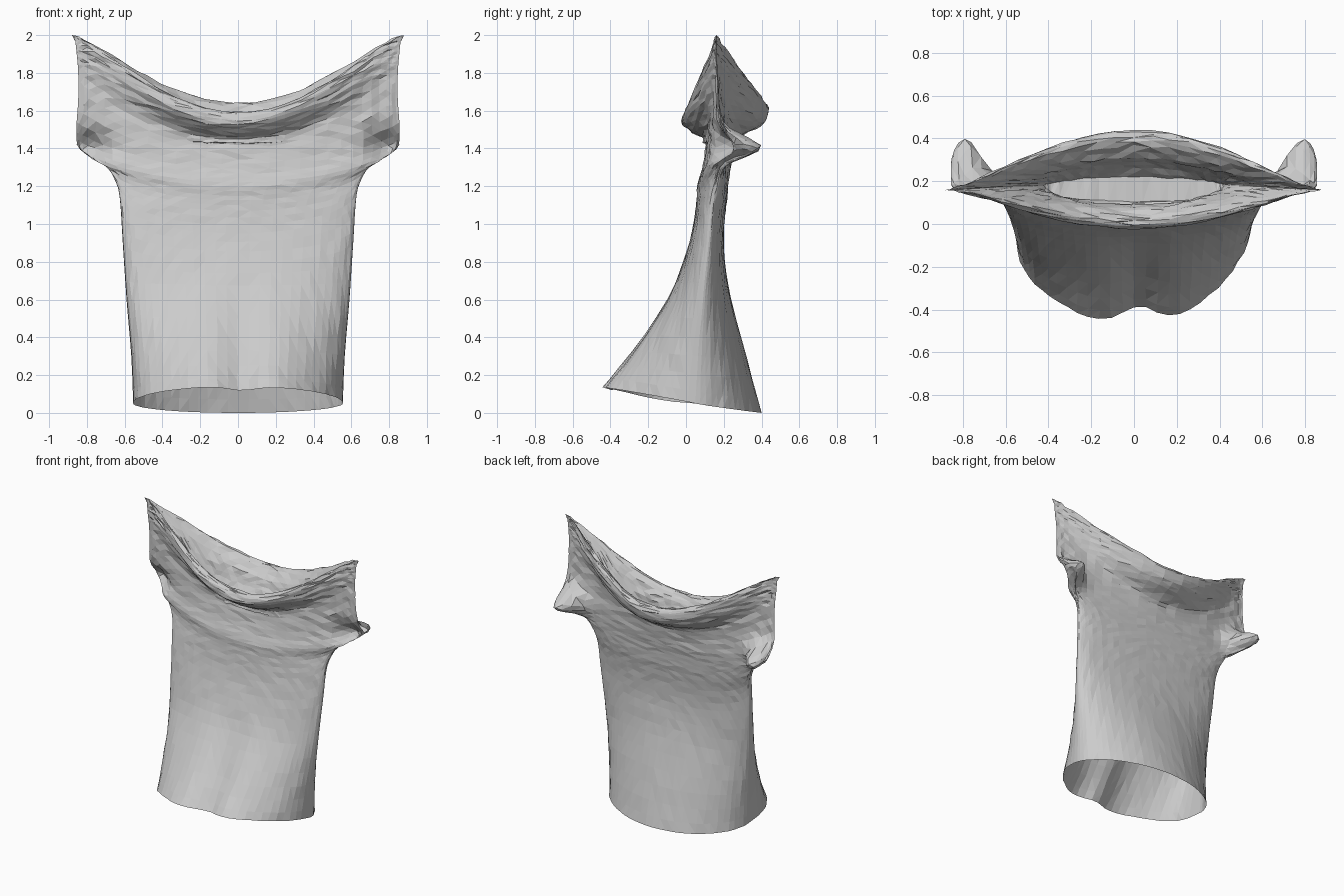
import bpy, bmesh, math, random

random.seed(4)
cube = bpy.data.objects.get("Cube")
if cube:
    bpy.data.objects.remove(cube)

COLUMNS = 64
STEPS = 3

# Cloth material
cloth = bpy.data.materials.new("light grey cloth")
cloth.use_nodes = True
grey = (0.6, 0.6, 0.6, 1)
cloth.diffuse_color = grey
cloth.node_tree.nodes["Principled BSDF"].inputs["Base Color"].default_value = grey

# Rings from hem to inner neck:
# half width, side y, side z, front z, back z, front y, back y, roundness
RINGS = [
    (.555, .05, .05, .14, .00, -.44, .40, .42),
    (.565, .065, .30, .33, .28, -.28, .325, .42),
    (.59, .09, .60, .60, .60, -.10, .24, .42),
    (.61, .12, .90, .80, .80, -.015, .205, .4),
    (.625, .14, 1.13, .95, .95, .03, .20, .42),
    (.65, .165, 1.24, 1.07, 1.07, .05, .21, .45),
    (.71, .18, 1.33, 1.15, 1.15, .06, .22, .6),
    (.84, .18, 1.40, 1.22, 1.22, .07, .225, .75),
    (.86, .18, 1.49, 1.29, 1.29, .085, .235, .9),
    (.85, .17, 1.66, 1.37, 1.37, .10, .245, 1),
    (.85, .165, 1.80, 1.44, 1.45, .10, .27, 1.1),
    (.855, .16, 1.87, 1.485, 1.5, .03, .37, 1.3),
    (.86, .16, 1.92, 1.53, 1.56, -.02, .43, 1.4),
    (.865, .16, 1.97, 1.58, 1.62, -.01, .435, 1.4),
    (.865, .16, 1.99, 1.59, 1.64, .03, .39, 1.4),
    (.66, .17, 1.80, 1.54, 1.57, .075, .31, 1.1),
    (.5, .18, 1.6, 1.48, 1.5, .09, .28, .8),
    (.42, .18, 1.45, 1.43, 1.42, .09, .22, .6),
]


def smooth_rings(rings):
    """Blend the key rings with a smooth curve."""
    result = []
    last = len(rings) - 1
    for i in range(last):
        a, b, c, d = (rings[min(max(k, 0), last)] for k in range(i - 1, i + 3))
        for j in range(STEPS):
            t = j / STEPS
            result.append([
                q + .5 * t * (r - p + t * (2 * p - 5 * q + 4 * r - s + t * (3 * (q - r) + s - p)))
                for p, q, r, s in zip(a, b, c, d)])
    result.append(rings[-1])
    return result


def bump(value, centre, width):
    return math.exp(-((value - centre) / width) ** 2)


def cloth_point(ring, angle):
    width, side_y, side_z, front_z, back_z, front_y, back_y, roundness = ring
    s, front = math.cos(angle), math.sin(angle) < 0
    x = width * s
    arch = max(0, 1 - s * s)
    z = side_z + ((front_z if front else back_z) - side_z) * arch ** max(roundness, .5)
    # The body is fuller at its right front corner and rounder at the back
    lower = min(max((1.35 - side_z) / .3, 0), 1)
    bulge = arch ** (roundness * (1 + lower * (.25 * s if front else .35)))
    y = side_y + ((front_y if front else back_y) - side_y) * bulge
    # Drape folds running up from the front hem
    if front:
        fade = max(0, 1 - z / .75)
        y += fade * (.07 * bump(x, .02, .09) - .02 * bump(x, .22, .1) - .03 * bump(x, -.2, .12))
        z -= .04 * bump(x, .02, .1) * max(0, 1 - z / .3)
        # Soft sagging fold across the chest
        y -= .008 * bump(z, 1.2 + .3 * x * x, .05) * bulge
    # Sleeve cuffs swing backward at their lower corner, the back sheet furthest
    swing = .1 + .11 * min(max(math.sin(angle) * 3 + .5, 0), 1)
    y += swing * bump(abs(x), .79, .1) * bump(z, 1.41, .075)
    # Crumple, strongest near the shoulders and neck
    loose = abs(s) < .98
    amount = .002 + .004 * min(max((z - 1.25) / .3, 0), 1) * loose
    return (x + random.uniform(-.004, .004) * loose,
            y + random.uniform(-amount, amount),
            z + random.uniform(-amount, amount) * (z > .15))


# Shirt body, sleeves and folded collar as one draped sheet
bm = bmesh.new()
rows = []
for ring in smooth_rings(RINGS):
    rows.append([bm.verts.new(cloth_point(ring, math.tau * k / COLUMNS))
                 for k in range(COLUMNS)])

first_cuff, last_cuff = 8 * STEPS - 2, 13 * STEPS
for i in range(len(rows) - 1):
    for k in range(COLUMNS):
        n = (k + 1) % COLUMNS
        beside_seam = k in (0, COLUMNS - 1, COLUMNS // 2, COLUMNS // 2 - 1)
        # Leave the narrow sleeve openings uncovered
        if beside_seam and first_cuff <= i < last_cuff:
            continue
        bm.faces.new((rows[i][k], rows[i][n], rows[i + 1][n], rows[i + 1][k]))

# Cloth sagging across the bottom of the neck, joined front to back
top = rows[-1]
for k in range(1, COLUMNS // 2 - 1):
    bm.faces.new((top[k], top[k + 1], top[-k - 1], top[-k]))
bm.faces.new((top[0], top[1], top[-1]))
bm.faces.new((top[COLUMNS // 2 - 1], top[COLUMNS // 2], top[COLUMNS // 2 + 1]))

unused = [v for v in bm.verts if not v.link_faces]
bmesh.ops.delete(bm, geom=unused, context='VERTS')
bmesh.ops.triangulate(bm, faces=bm.faces[:])
bmesh.ops.recalc_face_normals(bm, faces=bm.faces[:])
mesh = bpy.data.meshes.new("draped_shirt")
bm.to_mesh(mesh)
bm.free()
mesh.materials.append(cloth)
shirt = bpy.data.objects.new("draped_shirt", mesh)
bpy.context.collection.objects.link(shirt)
